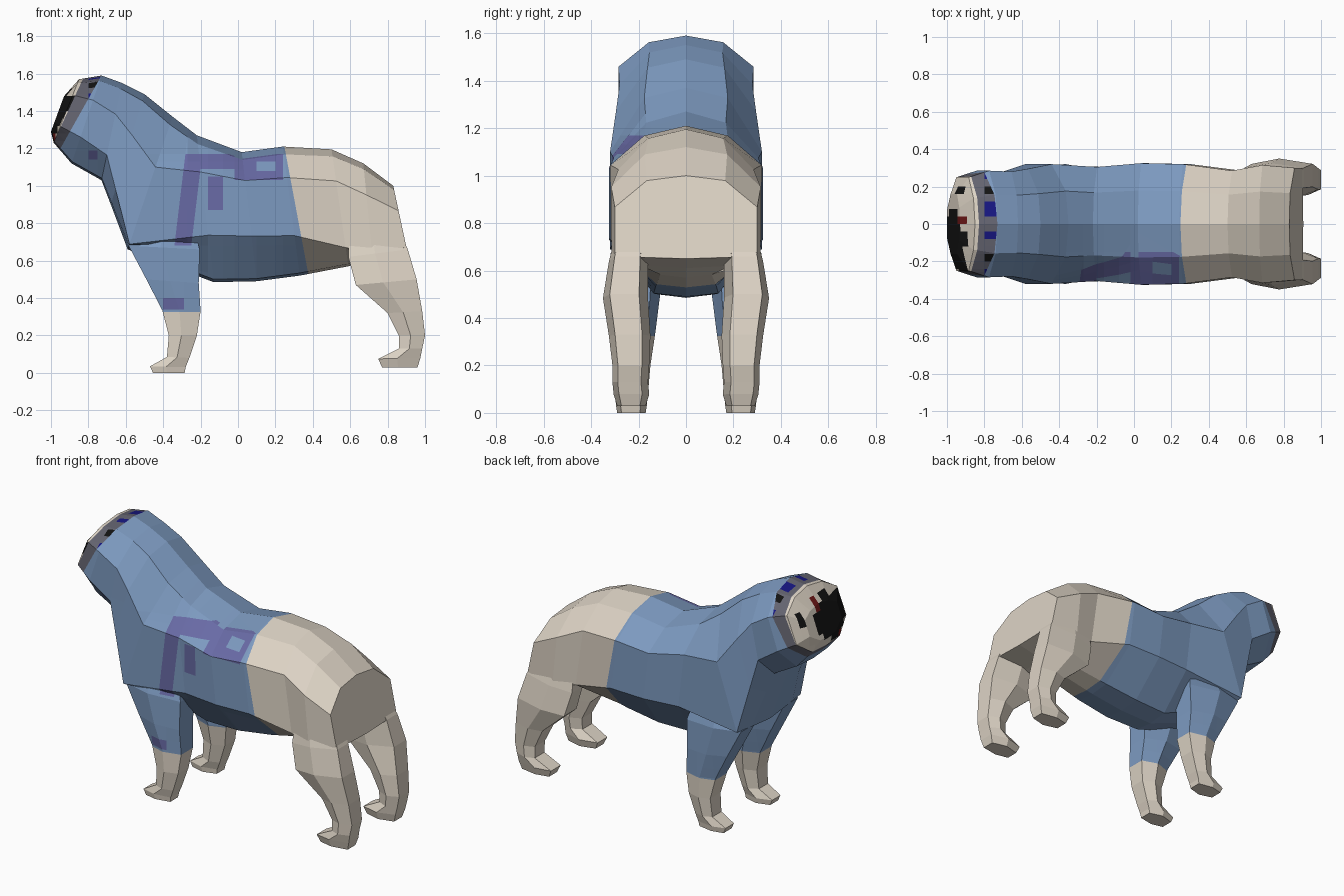
import bpy, bmesh
from mathutils import Vector

if "Cube" in bpy.data.objects:
    bpy.data.objects.remove(bpy.data.objects["Cube"])

# Materials
COLOURS = {
    "cream_fur": (0.72, 0.65, 0.555), "blue_cloth": (0.205, 0.325, 0.53),
    "purple_print": (0.14, 0.145, 0.38), "grey_fur": (0.125, 0.125, 0.16),
    "black_fur": (0.006, 0.006, 0.006), "navy_spot": (0.008, 0.008, 0.22),
    "red_spot": (0.15, 0.008, 0.008),
}
NAMES = list(COLOURS)
MATS = []
for name, c in COLOURS.items():
    m = bpy.data.materials.new(name)
    m.diffuse_color = (*c, 1)
    m.use_nodes = True
    m.node_tree.nodes["Principled BSDF"].inputs["Base Color"].default_value = m.diffuse_color
    MATS.append(m)

FACE_N, FACE_D = Vector((-0.908, 0, 0.42)), 1.413   # muzzle plane
HOOD_N, HOOD_D = Vector((-0.87, 0, 0.49)), 1.414    # rim of the hood
HEM_N = Vector((0.983, 0, 0.184))                   # rear hem of the jacket
HEM_D = HEM_N.dot(Vector((0.25, 0, 1.2)))
BAR_N = Vector((1, 0, -0.12))                       # slanted printed bar


def paint(p):
    """Colour of a point on the animal."""
    x, y, z = p
    if HOOD_N.dot(p) > HOOD_D and x < -0.7:
        if FACE_N.dot(p) > FACE_D:
            if 0 < y < 0.04 and 1.44 < z < 1.52 or -0.16 < y < -0.12 and 1.24 < z < 1.28:
                return "red_spot"
            muzzle = ((y + 0.08) / 0.17) ** 2 + ((z - 1.38) / 0.125) ** 2 < 1
            spot = y < -0.2 and 1.4 < z < 1.48 or 0.16 < y < 0.2 and 1.4 < z < 1.48
            return "black_fur" if muzzle or spot else "cream_fur"
        if z > 1.4 and x > -0.8:
            if 0.04 < y < 0.12 or 0.24 < abs(y) or -0.08 < y < -0.04:
                return "navy_spot"
            if 0.16 < abs(y) < 0.2:
                return "black_fur"
        return "grey_fur"
    if HEM_N.dot(p) > HEM_D or z < 0.325:
        return "cream_fur"
    if y < -0.15:
        bar = BAR_N.dot(p) + 0.0816
        if -0.34 < bar < -0.25 and 0.68 < z < 1.17:
            return "purple_print"
        if -0.27 < x < 0.24 and 1.09 < z < 1.17 or -0.02 < x < 0.24 and 1.03 < z < 1.17:
            return "blue_cloth" if 0.1 < x < 0.2 and 1.08 < z < 1.13 else "purple_print"
        if -0.16 < x < -0.08 and 0.87 < z < 1.05:
            return "purple_print"
        if -0.4 < x < -0.29 and 0.34 < z < 0.4:
            return "purple_print"
        if -0.8 < x < -0.75 and 1.14 < z < 1.19:
            return "purple_print"
    return "blue_cloth"


def cut(bm, co, normal, where=lambda c: True):
    """Cut the chosen faces along a plane."""
    faces = [f for f in bm.faces if where(f.calc_center_median())]
    geom = set(faces)
    for f in faces:
        geom.update(f.edges)
        geom.update(f.verts)
    bmesh.ops.bisect_plane(bm, geom=list(geom), plane_co=co, plane_no=normal, dist=1e-5)


def loft(rings):
    bm = bmesh.new()
    loops = [[bm.verts.new(p) for p in r] for r in rings]
    n = len(loops[0])
    for a, b in zip(loops, loops[1:]):
        for i in range(n):
            j = (i + 1) % n
            bm.faces.new((a[i], a[j], b[j], b[i]))
    bm.faces.new(loops[0])
    bm.faces.new(loops[-1])
    bmesh.ops.recalc_face_normals(bm, faces=bm.faces[:])
    return bm


def finish(bm, name):
    for f in bm.faces:
        f.material_index = NAMES.index(paint(f.calc_center_median()))
    bmesh.ops.recalc_face_normals(bm, faces=bm.faces[:])
    me = bpy.data.meshes.new(name)
    bm.to_mesh(me)
    bm.free()
    for m in MATS:
        me.materials.append(m)
    bpy.context.collection.objects.link(bpy.data.objects.new(name, me))


# Body and head: top x, z, bottom x, z, half width, flank top, flank bottom, underside width
BODY = [
    (0.83, 1.00, 0.905, 0.65, 0.30, 0.38, 0.94, 0.80), (0.67, 1.12, 0.72, 0.61, 0.315, 0.33, 0.93, 0.60),
    (0.50, 1.195, 0.59, 0.57, 0.285, 0.27, 0.84, 0.38), (0.24, 1.21, 0.33, 0.52, 0.32, 0.24, 0.69, 0.40),
    (0.02, 1.18, 0.10, 0.49, 0.325, 0.22, 0.65, 0.42), (-0.22, 1.27, -0.13, 0.485, 0.305, 0.25, 0.68, 0.42),
    (-0.35, 1.37, -0.59, 0.66, 0.32, 0.38, 0.96, 0.55), (-0.50, 1.49, -0.68, 0.90, 0.295, 0.37, 0.86, 0.55),
    (-0.62, 1.55, -0.73, 1.03, 0.28, 0.32, 0.74, 0.55), (-0.73, 1.59, -0.89, 1.12, 0.285, 0.28, 0.70, 0.55),
    (-0.85, 1.57, -0.985, 1.23, 0.25, 0.25, 0.74, 0.55), (-0.93, 1.48, -1.0, 1.29, 0.16, 0.23, 0.72, 0.50),
]
rings = []
for tx, tz, bx, bz, w, t2, t3, under in BODY:
    top, bot = Vector((tx, 0, tz)), Vector((bx, 0, bz))
    side = [(0.06, 0.55), (t2, 1.0), (t3, 1.0), (0.98, under)]
    right = [top.lerp(bot, t) + Vector((0, k * w, 0)) for t, k in side]
    left = [Vector((p.x, -p.y, p.z)) for p in reversed(right)]
    rings.append([top] + right + [bot] + left)
body = loft(rings)

# Jacket hem, face markings and printed side are cut into the body
cut(body, HEM_N * HEM_D, HEM_N, lambda c: 0 < c.x < 0.6)
for n, d in ((HOOD_N, HOOD_D), (FACE_N, FACE_D)):
    cut(body, n * (d / n.length_squared), n, lambda c: c.x < -0.65)


def muzzle(c):
    return c.x < -0.7 and HOOD_N.dot(c) > HOOD_D


for i in range(-6, 7):
    cut(body, (0, i * 0.04, 0), (0, 1, 0), muzzle)
for i in range(8):
    cut(body, (0, 0, 1.24 + i * 0.04), (0, 0, 1), muzzle)
cut(body, (-0.8, 0, 0), (1, 0, 0), muzzle)


def print_side(c):
    return c.y < -0.1 and -0.5 < c.x < 0.3 and c.z > 0.6


def cheek(c):
    return c.y < -0.1 and -0.9 < c.x < -0.65 and 1.0 < c.z < 1.35


for bar in (-0.34, -0.25):
    cut(body, (bar, 0, 0.68), BAR_N, print_side)
for x in (-0.27, -0.16, -0.08, -0.02, 0.1, 0.2, 0.24):
    cut(body, (x, 0, 0), (1, 0, 0), print_side)
for z in (0.68, 0.87, 1.03, 1.05, 1.08, 1.09, 1.13, 1.17):
    cut(body, (0, 0, z), (0, 0, 1), print_side)
cut(body, (0, -0.15, 0), (0, 1, 0), print_side)
for x, z in ((-0.8, 1.14), (-0.75, 1.19)):
    cut(body, (x, 0, 0), (1, 0, 0), cheek)
    cut(body, (0, 0, z), (0, 0, 1), cheek)
finish(body, "body_and_head")

# Legs: front x, z, back x, z, inner y, outer y
FRONT = [
    (-0.54, 0.80, -0.24, 0.80, 0.10, 0.27), (-0.585, 0.68, -0.205, 0.66, 0.10, 0.318),
    (-0.49, 0.50, -0.21, 0.48, 0.11, 0.32), (-0.405, 0.335, -0.20, 0.33, 0.13, 0.31),
    (-0.37, 0.20, -0.22, 0.20, 0.15, 0.31), (-0.38, 0.085, -0.26, 0.08, 0.16, 0.30),
    (-0.47, 0.035, -0.28, 0.03, 0.165, 0.295), (-0.455, 0.0, -0.285, 0.0, 0.17, 0.29),
]
HIND = [
    (0.60, 0.84, 0.84, 0.80, 0.14, 0.28), (0.59, 0.62, 0.908, 0.66, 0.16, 0.325),
    (0.63, 0.47, 0.955, 0.50, 0.16, 0.35), (0.80, 0.32, 0.985, 0.33, 0.15, 0.325),
    (0.86, 0.20, 1.0, 0.20, 0.155, 0.31), (0.86, 0.13, 0.985, 0.13, 0.16, 0.31),
    (0.75, 0.075, 0.975, 0.08, 0.155, 0.305), (0.77, 0.03, 0.96, 0.03, 0.17, 0.29),
]
HEX = [(0, 0.2), (0, 0.85), (0.45, 1), (1, 0.85), (1, 0.2), (0.5, 0)]
for part, table in (("front_leg", FRONT), ("hind_leg", HIND)):
    for side, s in (("right", -1), ("left", 1)):
        leg = loft([[(fx + (bx - fx) * u, s * (y0 + (y1 - y0) * v), fz + (bz - fz) * u)
                     for u, v in HEX] for fx, fz, bx, bz, y0, y1 in table])
        if part == "front_leg":        # sleeve end and printed patch
            for z in (0.325, 0.34, 0.4, 0.68):
                cut(leg, (0, 0, z), (0, 0, 1))
            for x in (-0.4, -0.29):
                cut(leg, (x, 0, 0), (1, 0, 0), lambda c: 0.3 < c.z < 0.45)
            for bar in (-0.34, -0.25):
                cut(leg, (bar, 0, 0.68), BAR_N, lambda c: c.z > 0.68)
        finish(leg, part + "_" + side)
